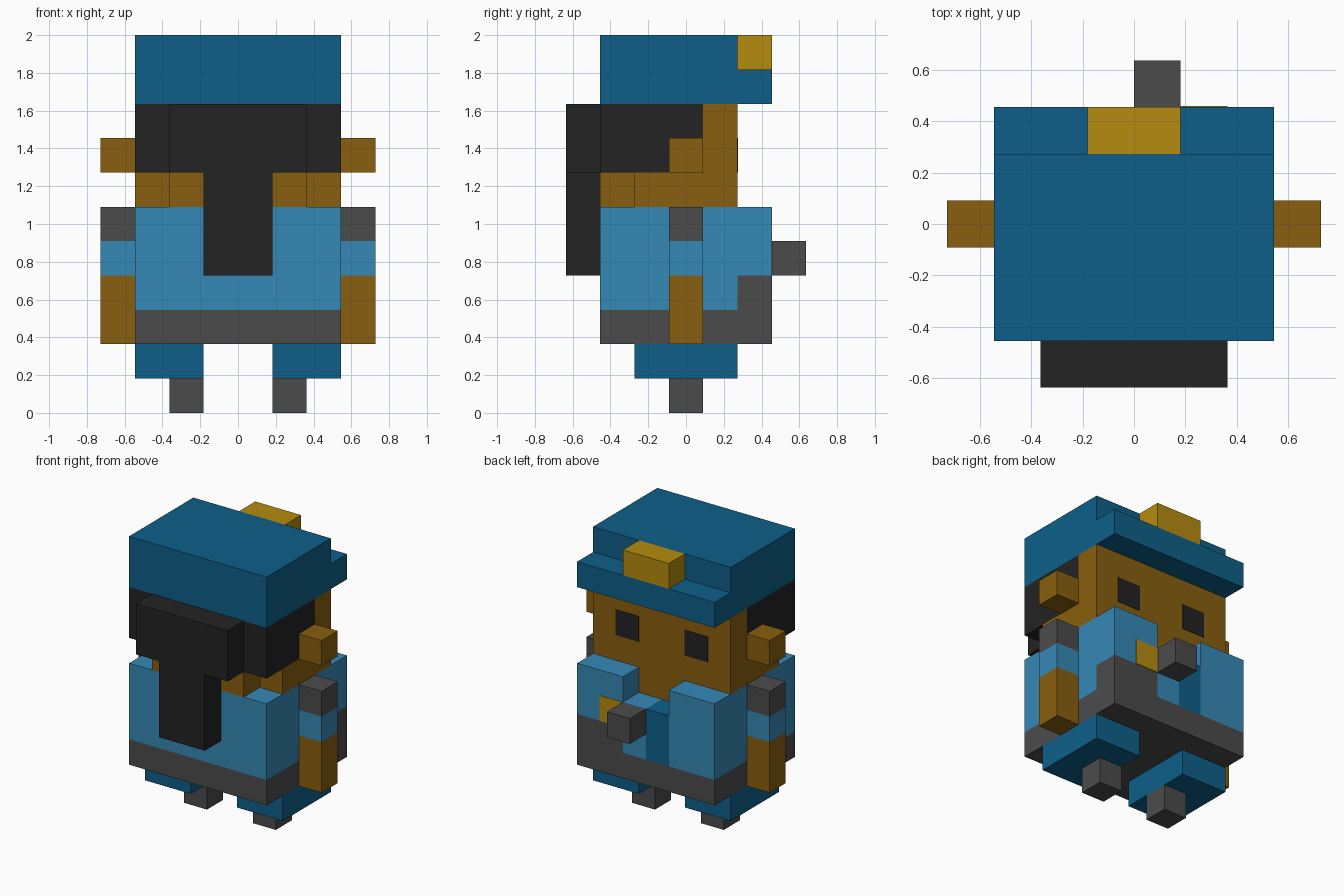
import bpy
import bmesh

cube = bpy.data.objects.get("Cube")
if cube:
    bpy.data.objects.remove(cube, do_unlink=True)

U = 2 / 11  # size of one block


def linear(c):
    c /= 255
    return c / 12.92 if c <= 0.04045 else ((c + 0.055) / 1.055) ** 2.4


def material(name, *rgb):
    mat = bpy.data.materials.new(name)
    mat.use_nodes = True
    colour = [linear(c) for c in rgb] + [1]
    mat.diffuse_color = colour
    mat.node_tree.nodes["Principled BSDF"].inputs["Base Color"].default_value = colour
    return mat


navy = material("dark blue", 14, 95, 137)
sky = material("light blue", 54, 137, 183)
black = material("black", 35, 35, 35)
skin = material("brown skin", 137, 95, 14)
grey = material("grey", 75, 75, 75)
gold = material("gold", 181, 139, 14)


def block(name, mat, xs, ys, zs):
    """Box spanning the given ranges, in block units."""
    bm = bmesh.new()
    bmesh.ops.create_cube(bm, size=1)
    for v in bm.verts:
        v.co = [(r[0] if c < 0 else r[1]) * U for c, r in zip(v.co, (xs, ys, zs))]
    mesh = bpy.data.meshes.new(name)
    bm.to_mesh(mesh)
    bm.free()
    mesh.materials.append(mat)
    obj = bpy.data.objects.new(name, mesh)
    bpy.context.collection.objects.link(obj)
    return obj


def pair(name, mat, xs, ys, zs):
    """The same box on both sides of the body."""
    block("left_" + name, mat, xs, ys, zs)
    block("right_" + name, mat, (-xs[1], -xs[0]), ys, zs)


MID = (-.5, .5)
WIDE = (-3, 3)
PLATE = 0.02

# Legs and feet
pair("foot", grey, (1, 2), MID, (0, 1))
pair("leg", navy, (1, 3), (-1.5, 1.5), (1, 2))

# Belt and jacket
block("belt", grey, WIDE, (-2.5, 2.5), (2, 3))
block("jacket_body", sky, WIDE, (-2.5, .5), (3, 6))
block("right_lapel", sky, (-3, -1), (.5, 2.5), (3, 6))
block("left_lapel", sky, (1, 3), (.5, 2.5), (4, 6))
block("left_lapel_base", sky, (1, 3), (.5, 1.5), (3, 4))
block("pouch", grey, (1, 3), (1.5, 2.5), (3, 4))
block("shirt", sky, (0, 1), (.5, 2.5), (3, 5))
block("tie", navy, (-1, 0), (.5, 2.5), (3, 5))
block("chest_knob", grey, (0, 1), (2.5, 3.5), (4, 5))
block("chest_badge", gold, (1, 2), (2.5, 2.5 + PLATE), (4, 5))

# Arms
pair("arm", skin, (3, 4), MID, (2, 4))
pair("sleeve", sky, (3, 4), MID, (4, 5))
pair("shoulder", grey, (3, 4), MID, (5, 6))

# Head
block("neck", skin, (-1, 1), (.5, 1.5), (5, 6))
block("jaw", skin, WIDE, (-1.5, 1.5), (6, 7))
block("nape", skin, (-2, 2), (-2.5, -1.5), (6, 7))
block("face", skin, WIDE, (.5, 1.5), (7, 9))
pair("ear", skin, (3, 4), MID, (7, 8))
pair("eye", black, (1, 2), (1.5, 1.5 + PLATE), (7, 8))

# Hair
block("hair", black, WIDE, (-2.5, .5), (7, 9))
block("hair_bun", black, (-2, 2), (-3.5, -2.5), (7, 9))
block("ponytail", black, (-1, 1), (-3.5, -2.5), (4, 7))

# Hat
block("hat", navy, WIDE, (-2.5, 1.5), (9, 11))
block("hat_brim", navy, WIDE, (1.5, 2.5), (9, 10))
block("hat_badge", gold, (-1, 1), (1.5, 2.5), (10, 11))
